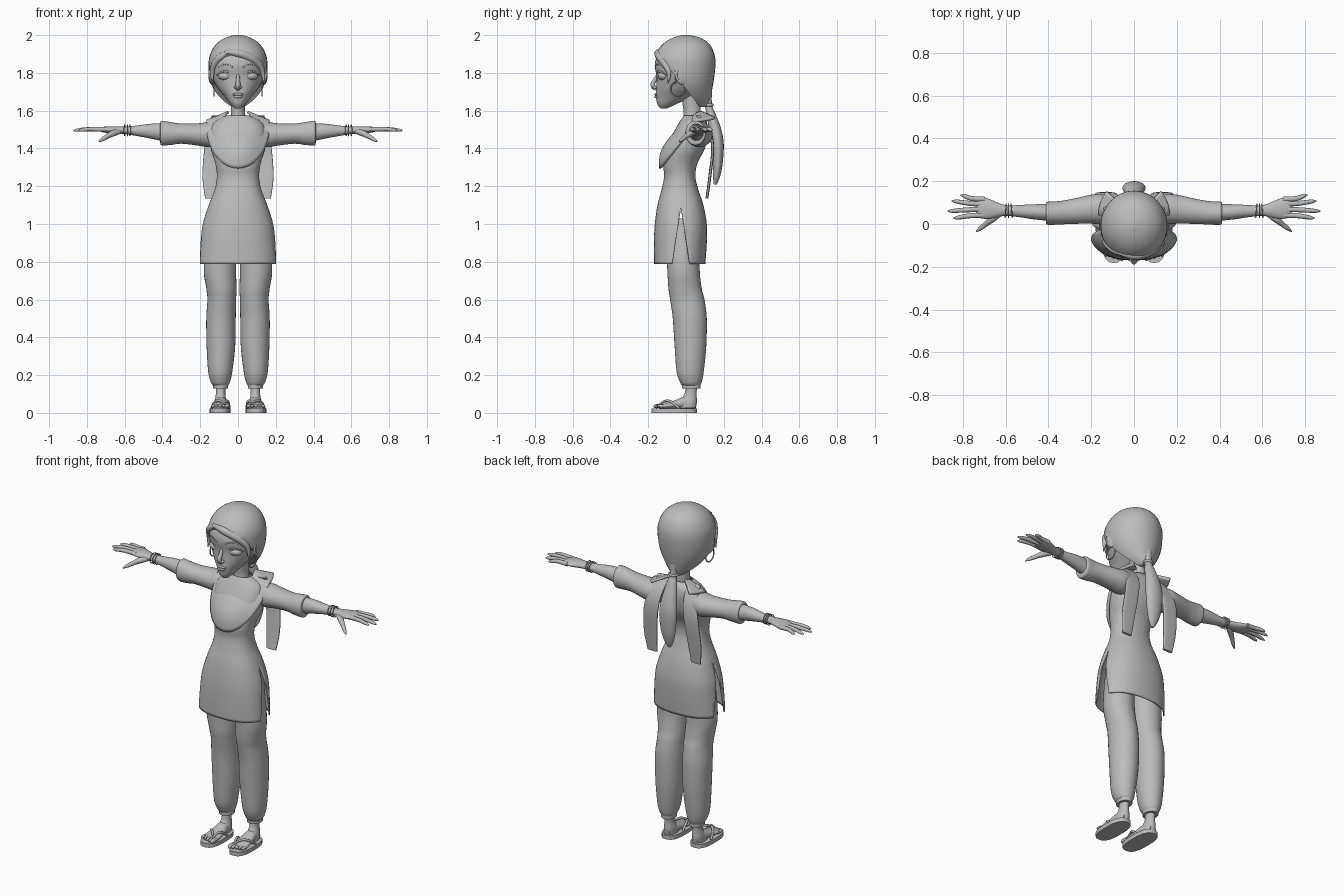
import bpy, bmesh, math
from math import sin, cos, pi, sqrt
from mathutils import Vector

cube = bpy.data.objects.get("Cube")
if cube:
    bpy.data.objects.remove(cube)

GREY = (0.5, 0.5, 0.5, 1)
clay = bpy.data.materials.new("plain grey")
clay.use_nodes = True
clay.diffuse_color = GREY
clay.node_tree.nodes["Principled BSDF"].inputs["Base Color"].default_value = GREY


def finish(obj, mirror):
    """Give the part its material and, if paired, its mirror twin."""
    obj.data.materials.append(clay)
    if mirror:
        obj.modifiers.new("Mirror", "MIRROR").use_mirror_merge = False
    if obj.type == "MESH":
        bpy.ops.object.select_all(action="DESELECT")
        obj.select_set(True)
        bpy.context.view_layer.objects.active = obj
        bpy.ops.object.shade_smooth_by_angle(angle=math.radians(50))
    return obj


def mesh_object(name, bm, mirror=False):
    bmesh.ops.recalc_face_normals(bm, faces=bm.faces)
    mesh = bpy.data.meshes.new(name)
    bm.to_mesh(mesh)
    bm.free()
    obj = bpy.data.objects.new(name, mesh)
    bpy.context.collection.objects.link(obj)
    return finish(obj, mirror)


def smooth_rings(rings, steps):
    """Catmull-Rom interpolation between cross-sections."""
    out = []
    last = len(rings) - 1
    for i in range(last):
        a, b, c, d = (rings[max(0, min(last, i + k))] for k in (-1, 0, 1, 2))
        for s in range(steps):
            t = s / steps
            out.append([q + t / 2 * (r - p + t * (2 * p - 5 * q + 4 * r - s4 + t * (3 * (q - r) + s4 - p)))
                        for p, q, r, s4 in zip(a, b, c, d)])
    return out + [list(rings[-1])]


def loft_bmesh(axis, rings, steps=5, power=1, caps=True, n=32):
    """Rings are (position on axis, low u, high u, low v, high v)."""
    bm = bmesh.new()
    loops = []
    for pos, u0, u1, v0, v1 in smooth_rings(rings, steps):
        loop = []
        for i in range(n):
            c, s = cos(2 * pi * i / n), sin(2 * pi * i / n)
            u = (u0 + u1) / 2 + (u1 - u0) / 2 * math.copysign(abs(c) ** power, c)
            v = (v0 + v1) / 2 + (v1 - v0) / 2 * math.copysign(abs(s) ** power, s)
            loop.append(bm.verts.new({"x": (pos, u, v), "y": (u, pos, v), "z": (u, v, pos)}[axis]))
        loops.append(loop)
    for a, b in zip(loops, loops[1:]):
        for i in range(n):
            j = (i + 1) % n
            bm.faces.new((a[i], a[j], b[j], b[i]))
    if caps:
        bm.faces.new(loops[0])
        bm.faces.new(loops[-1])
    return bm


def loft(name, axis, rings, mirror=False, **options):
    return mesh_object(name, loft_bmesh(axis, rings, **options), mirror)


def centred(rows):
    """Rows (z, front, back, half width) to full rings."""
    return [(z, -w, w, f, b) for z, f, b, w in rows]


def tube(name, points, mirror=False):
    """Tapered strand through (x, y, z, radius) points."""
    curve = bpy.data.curves.new(name, "CURVE")
    curve.dimensions = "3D"
    curve.bevel_depth = 1
    curve.bevel_resolution = 3
    curve.use_fill_caps = True
    spline = curve.splines.new("NURBS")
    spline.points.add(len(points) - 1)
    for p, (x, y, z, r) in zip(spline.points, points):
        p.co, p.radius = (x, y, z, 1), r
    spline.order_u = 3
    spline.use_endpoint_u = True
    obj = bpy.data.objects.new(name, curve)
    bpy.context.collection.objects.link(obj)
    return finish(obj, mirror)


def placed(name, loc, scale, mirror=True, rot=(0, 0, 0), ring=0):
    """Ellipsoid, or a torus of tube radius ring, fixed in place."""
    if ring:
        bpy.ops.mesh.primitive_torus_add(major_radius=1, minor_radius=ring, major_segments=32,
                                         minor_segments=8, location=loc, rotation=rot)
    else:
        bpy.ops.mesh.primitive_uv_sphere_add(segments=24, ring_count=14, location=loc, rotation=rot)
    obj = bpy.context.object
    obj.name = name
    obj.scale = scale
    bpy.ops.object.transform_apply(location=True, rotation=True, scale=True)
    return finish(obj, mirror)


# Head and neck
loft("head", "z", centred([
    (1.612, -.135, -.1, .015), (1.635, -.152, -.05, .04), (1.68, -.16, .04, .075), (1.72, -.158, .09, .108),
    (1.78, -.156, .12, .138), (1.85, -.165, .14, .146), (1.92, -.135, .13, .125), (1.975, -.07, .08, .07)]))
loft("neck", "z", centred([
    (1.46, -.06, .06, .085), (1.52, -.035, .07, .06), (1.58, -.012, .078, .038), (1.7, -.03, .075, .042)]))
tube("nose", [(0, -.145, 1.8, .008), (0, -.163, 1.765, .01), (0, -.184, 1.73, .014), (0, -.158, 1.716, .012)])
placed("nostril", (.012, -.164, 1.724), (.01, .013, .008))
placed("upper_lip", (0, -.157, 1.686), (.03, .01, .007), False)
placed("lower_lip", (0, -.156, 1.674), (.024, .011, .008), False)
placed("eye", (.066, -.119, 1.783), (.04, .029, .023), rot=(0, 0, .3))
tube("upper_eyelid", [(.025, -.142, 1.782, .003), (.045, -.153, 1.808, .005), (.085, -.136, 1.81, .005),
                      (.112, -.1, 1.787, .003)], True)
for i in range(7):
    x = .03 + i * .012
    z = 1.832 + .014 * sin(pi * i / 6)
    placed("brow_bead", (x, -.013 - .151 * sqrt(1 - (x / .146) ** 2), z), (.004,) * 3)
placed("ear", (.14, -.028, 1.785), (.014, .03, .05), rot=(.25, 0, .2))
placed("ear_hollow_rim", (.15, -.03, 1.79), (.034, .02, .01), rot=(0, pi / 2, .2), ring=.2)
placed("earring", (.127, -.043, 1.715), (.038, .038, .038), rot=(0, pi / 2, 0), ring=.09)

# Hair cap, trimmed along a sloping hairline
cap = loft_bmesh("z", centred([
    (1.62, -.08, .12, .04), (1.66, -.12, .128, .09), (1.72, -.15, .14, .132), (1.78, -.162, .15, .151),
    (1.85, -.172, .156, .156), (1.9, -.162, .15, .147), (1.95, -.126, .126, .118), (1.984, -.075, .08, .072),
    (2, -.02, .02, .02)]))
cut = bmesh.ops.bisect_plane(cap, geom=cap.verts[:] + cap.edges[:] + cap.faces[:],
                             plane_co=(0, -.15, 1.9), plane_no=(0, -.3, -.24), clear_outer=True)
bmesh.ops.holes_fill(cap, edges=[e for e in cut["geom_cut"] if isinstance(e, bmesh.types.BMEdge)])
mesh_object("hair_cap", cap)

# Swept fringe and side locks
tube("fringe_sweep", [(-.07, -.135, 1.91, .008), (-.01, -.152, 1.91, .022), (.06, -.137, 1.885, .024),
                      (.115, -.105, 1.845, .02), (.137, -.085, 1.79, .011), (.135, -.095, 1.745, .002)])
tube("fringe_short", [(-.045, -.142, 1.912, .008), (-.09, -.126, 1.89, .02), (-.128, -.09, 1.845, .019),
                      (-.14, -.075, 1.79, .01), (-.135, -.09, 1.745, .002)])
tube("side_lock", [(.125, -.075, 1.87, .015), (.142, -.045, 1.82, .013), (.144, -.05, 1.77, .006),
                   (.138, -.06, 1.74, .002)], True)
loft("ponytail", "z", [
    (1.7, -.03, .03, .08, .137), (1.63, -.02, .02, .1, .138), (1.58, -.03, .03, .108, .158),
    (1.5, -.045, .045, .123, .187), (1.42, -.054, .054, .137, .2), (1.32, -.047, .047, .143, .194),
    (1.25, -.03, .03, .143, .18), (1.21, -.008, .008, .147, .163)])
placed("hair_tie", (0, .119, 1.63), (.024, .022, .03), False, ring=.25)

# Tunic with a wedge slit at both sides
tunic = loft_bmesh("z", centred([
    (.788, -.17, .102, .208), (.9, -.17, .11, .2), (1, -.165, .11, .187), (1.1, -.151, .092, .155),
    (1.18, -.13, .066, .124), (1.25, -.116, .05, .112), (1.32, -.12, .06, .12), (1.4, -.1, .1, .144),
    (1.48, -.068, .115, .148), (1.54, -.035, .11, .125), (1.575, -.012, .085, .06)]),
    power=.88, caps=False, n=48)
APEX, HEM = Vector((0, -.027, 1.085)), .78
slit = [-.075, .022]
for edge_y in slit:
    run = Vector((0, edge_y, HEM)) - APEX
    bmesh.ops.bisect_plane(tunic, geom=tunic.verts[:] + tunic.edges[:] + tunic.faces[:],
                           plane_co=APEX, plane_no=(0, run.z, -run.y))


def in_slit(point):
    t = (APEX.z - point.z) / (APEX.z - HEM)
    front, back = (APEX.y + t * (y - APEX.y) for y in slit)
    return t > 0 and front < point.y < back


bmesh.ops.delete(tunic, geom=[f for f in tunic.faces if in_slit(f.calc_center_median())], context="FACES")
tunic_obj = mesh_object("tunic", tunic)
tunic_obj.modifiers.new("Cloth", "SOLIDIFY").thickness = .006

# Scarf bib draped round the neck and over the shoulders
bib = bmesh.new()
rows, columns = 10, 48
grid = []
for i in range(columns + 1):
    a = math.radians(-130 + 260 * i / columns)
    line = []
    for j in range(rows + 1):
        r = j / rows
        x = (.065 + .1 * r) * sin(a)
        z = 1.56 - .04 * r - (.07 + .155 * r) * cos(a)
        y = -.05 - .085 * r + (.08 + .095 * r) * (1 - cos(a)) - .03 * sin(pi * r) * max(0, cos(a))
        line.append(bib.verts.new((x, y, min(z, 1.612 - .4 * abs(x)))))
    grid.append(line)
for a, b in zip(grid, grid[1:]):
    for j in range(rows):
        bib.faces.new((a[j], a[j + 1], b[j + 1], b[j]))
cloth = mesh_object("scarf_bib", bib).modifiers.new("Cloth", "SOLIDIFY")
cloth.thickness, cloth.offset = .014, 0
loft("scarf_tail", "z", [
    (1.575, .06, .14, .05, .075), (1.5, .07, .155, .112, .13), (1.4, .085, .178, .133, .149),
    (1.25, .102, .188, .118, .134), (1.135, .112, .174, .103, .118)], True, power=.6)

# Sleeves, arms and hands
loft("sleeve", "x", [
    (.09, 0, .125, 1.42, 1.54), (.16, 0, .14, 1.407, 1.54), (.21, .002, .135, 1.415, 1.533),
    (.3, 0, .115, 1.425, 1.532), (.36, -.003, .106, 1.418, 1.54), (.405, -.003, .104, 1.417, 1.546),
    (.412, .012, .095, 1.432, 1.532)], True)
loft("forearm_and_palm", "x", [
    (.39, .014, .094, 1.437, 1.533), (.47, .022, .092, 1.454, 1.53), (.53, .031, .089, 1.465, 1.522),
    (.59, .038, .087, 1.475, 1.516), (.63, .034, .097, 1.478, 1.516), (.68, .024, .118, 1.48, 1.517),
    (.715, .027, .126, 1.486, 1.514), (.738, .036, .12, 1.491, 1.508)], True)
fingers = {"index": (.041, .845, .028), "middle": (.068, .872, .06),
           "ring": (.094, .852, .107), "little": (.116, .812, .135)}
for finger, (base, tip_x, tip_y) in fingers.items():
    tube(finger + "_finger", [(.7, base, 1.5, .013), (.75, base, 1.502, .012),
                              ((.75 + tip_x) / 2, (base + tip_y) / 2, 1.502, .011),
                              (tip_x - .012, tip_y, 1.496, .009), (tip_x, tip_y, 1.494, .002)], True)
tube("thumb", [(.62, .055, 1.493, .014), (.66, .026, 1.482, .018), (.69, .002, 1.465, .012),
               (.725, -.026, 1.444, .01), (.738, -.036, 1.435, .002)], True)
for i, x in enumerate((.572, .586, .6)):
    placed("bracelet", (x, .062, 1.496), (.029, .031, .03), rot=(0, pi / 2, .08 * (i - 1)), ring=.09)

# Baggy trousers with gathered cuffs
loft("trouser_leg", "z", [
    (1.03, .004, .15, -.11, .08), (.78, .01, .181, -.1, .072), (.66, .008, .168, -.093, .083),
    (.6, .01, .162, -.084, .098), (.5, .012, .168, -.07, .11), (.35, .015, .166, -.06, .107),
    (.22, .03, .158, -.05, .094), (.165, .042, .145, -.033, .084), (.145, .052, .132, -.02, .076)], True)
loft("trouser_cuff", "z", [(.152, .052, .133, -.022, .078), (.128, .052, .132, -.02, .076)], True)

# Feet and thong sandals
loft("ankle", "z", [
    (.16, .065, .118, 0, .06), (.1, .067, .117, -.008, .056), (.06, .06, .125, -.035, .058),
    (.026, .06, .126, -.05, .053)], True)
loft("foot", "y", [
    (.05, .073, .113, .022, .05), (0, .062, .124, .022, .085), (-.06, .052, .133, .022, .066),
    (-.11, .047, .14, .022, .05), (-.142, .05, .138, .022, .04)], True)
for i in range(5):
    x, tip = .057 + .019 * i, -.172 + .006 * i
    size = .012 if i == 0 else .009
    tube("toe", [(x, -.12, .035, size), (x, -.145, .038, size), (x, tip + .008, .034, size), (x, tip, .032, .003)], True)
loft("sandal_sole", "z", [(0, .04, .15, -.182, .058), (.024, .04, .15, -.182, .058)], True, steps=1, power=.75)
tube("inner_strap", [(.068, -.14, .045, .004), (.066, -.11, .066, .007), (.048, -.07, .06, .007),
                     (.046, -.035, .024, .006)], True)
tube("outer_strap", [(.068, -.14, .045, .004), (.09, -.11, .068, .007), (.13, -.075, .06, .007),
                     (.14, -.035, .024, .006)], True)
